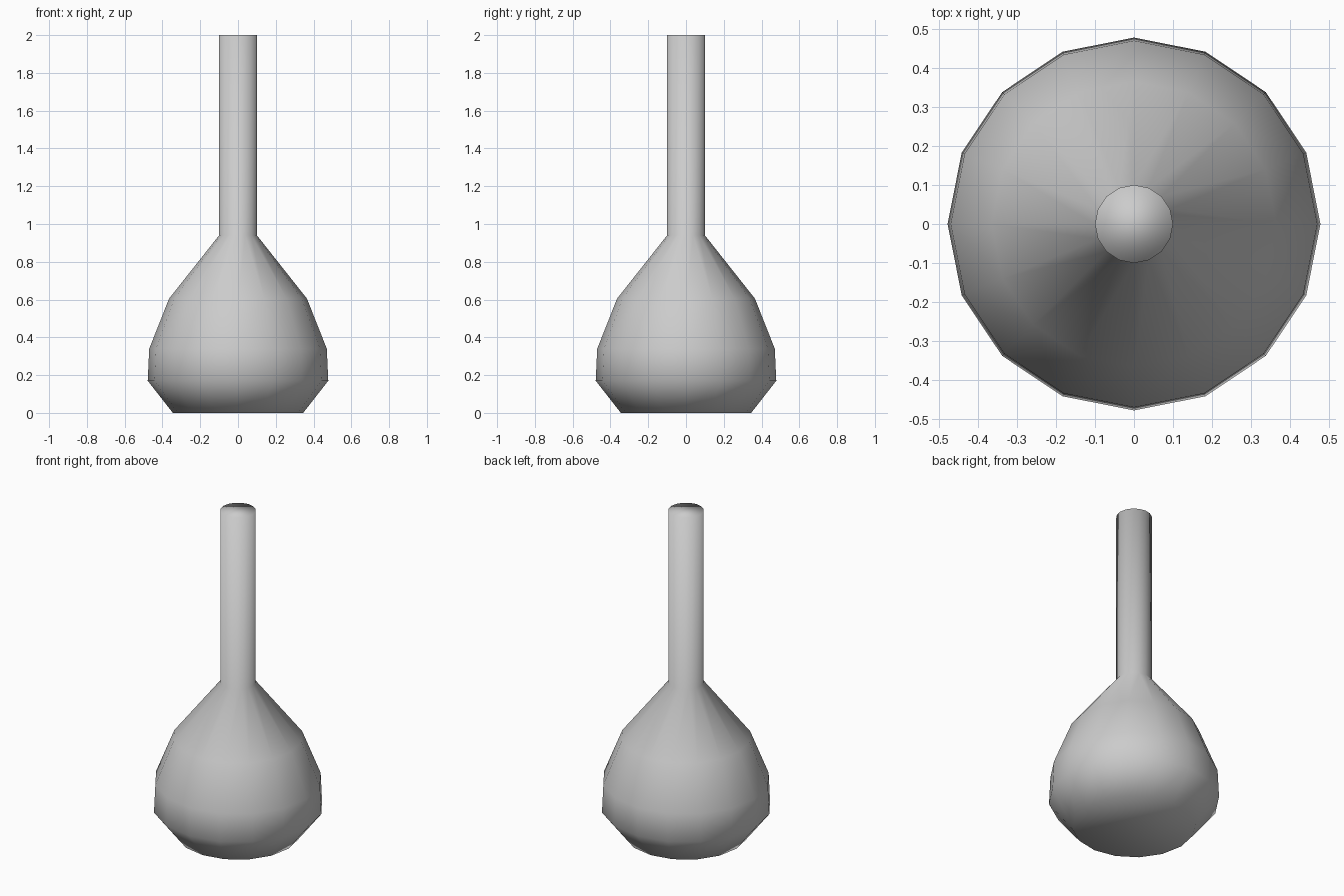
import bpy, bmesh, math

if "Cube" in bpy.data.objects:
    bpy.data.objects.remove(bpy.data.objects["Cube"])

SIDES = 16
# Profile from base to neck tip: (radius, height)
PROFILE = [(0.345, 0.0), (0.478, 0.17), (0.47, 0.34),
           (0.365, 0.605), (0.1, 0.94), (0.1, 2.0)]

bm = bmesh.new()


def ring(radius, z):
    return [bm.verts.new((radius * math.cos(2 * math.pi * i / SIDES),
                          radius * math.sin(2 * math.pi * i / SIDES), z))
            for i in range(SIDES)]


# Bulb and neck walls
rings = [ring(r, z) for r, z in PROFILE]
for low, high in zip(rings, rings[1:]):
    for i in range(SIDES):
        j = (i + 1) % SIDES
        bm.faces.new((low[i], low[j], high[j], high[i]))

# Closed base and tip
bm.faces.new(rings[0][::-1])
bm.faces.new(rings[-1])

# Fully smooth shading, rounding over the caps as well
for face in bm.faces:
    face.smooth = True

mesh = bpy.data.meshes.new("bulb_flask")
bm.to_mesh(mesh)
bm.free()
bpy.context.collection.objects.link(bpy.data.objects.new("bulb_flask", mesh))
